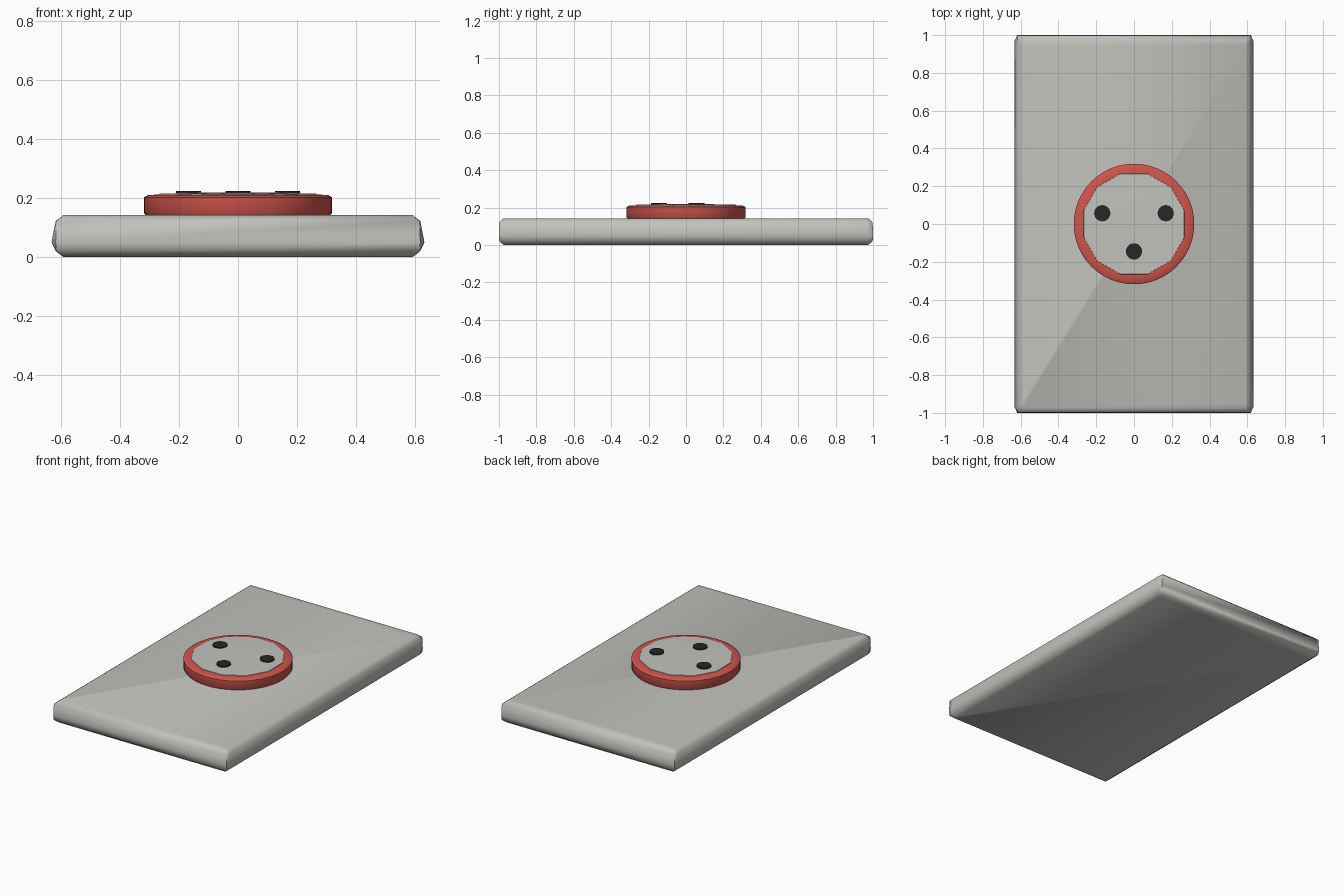
import bpy, bmesh
from math import cos, sin, pi, radians

cube = bpy.data.objects.get("Cube")
if cube:
    bpy.data.objects.remove(cube, do_unlink=True)


def material(name, colour):
    m = bpy.data.materials.new(name)
    m.use_nodes = True
    m.diffuse_color = (*colour, 1)
    m.node_tree.nodes["Principled BSDF"].inputs["Base Color"].default_value = (*colour, 1)
    return m


grey = material("warm grey", (0.54, 0.54, 0.51))
red = material("red", (0.62, 0.09, 0.07))
black = material("black", (0.02, 0.02, 0.02))


def loft(name, loops, mat, angle):
    """Bridge stacked point loops and close both ends."""
    bm = bmesh.new()
    rings = [[bm.verts.new(p) for p in loop] for loop in loops]
    n = len(rings[0])
    for a, b in zip(rings, rings[1:]):
        for i in range(n):
            j = (i + 1) % n
            bm.faces.new((a[i], a[j], b[j], b[i]))
    bm.faces.new(rings[0][::-1])
    bm.faces.new(rings[-1])
    bmesh.ops.recalc_face_normals(bm, faces=bm.faces)
    mesh = bpy.data.meshes.new(name)
    bm.to_mesh(mesh)
    bm.free()
    obj = bpy.data.objects.new(name, mesh)
    bpy.context.collection.objects.link(obj)
    mesh.materials.append(mat)
    bpy.ops.object.select_all(action='DESELECT')
    obj.select_set(True)
    bpy.context.view_layer.objects.active = obj
    bpy.ops.object.shade_smooth_by_angle(angle=radians(angle))
    return obj


def slab_loop(x, end_x, y, z):
    """Rectangle whose long sides bulge a little between the ends."""
    k = 0.97 * y
    return [(end_x, -y, z), (x, -k, z), (x, k, z), (end_x, y, z),
            (-end_x, y, z), (-x, k, z), (-x, -k, z), (-end_x, -y, z)]


def disc(name, profile, sides, mat, centre=(0, 0), turn=0.0, angle=40):
    loops = [[(centre[0] + r * cos(2 * pi * i / sides + turn),
               centre[1] + r * sin(2 * pi * i / sides + turn), z)
              for i in range(sides)] for r, z in profile]
    return loft(name, loops, mat, angle)


# Slab with chamfered rims and slightly swollen long sides
loft("base_slab", [slab_loop(0.592, 0.592, 0.975, 0.0),
                   slab_loop(0.618, 0.615, 0.998, 0.02),
                   slab_loop(0.632, 0.618, 1.0, 0.05),
                   slab_loop(0.618, 0.615, 0.998, 0.122),
                   slab_loop(0.592, 0.592, 0.975, 0.142)], grey, 60)

# Round collar
disc("round_collar", [(0.312, 0.14), (0.319, 0.15), (0.319, 0.202),
                      (0.305, 0.21), (0.27, 0.212)], 48, red)

# Faceted cap set in the collar
disc("collar_cap", [(0.277, 0.205), (0.275, 0.215), (0.14, 0.218)],
     12, grey, turn=pi / 12)

# Three dark spots on the cap
for i, spot in enumerate([(-0.168, 0.057), (0.168, 0.057), (0, -0.145)]):
    disc(f"dark_spot_{i + 1}", [(0.043, 0.216), (0.043, 0.224)], 24, black, centre=spot)
